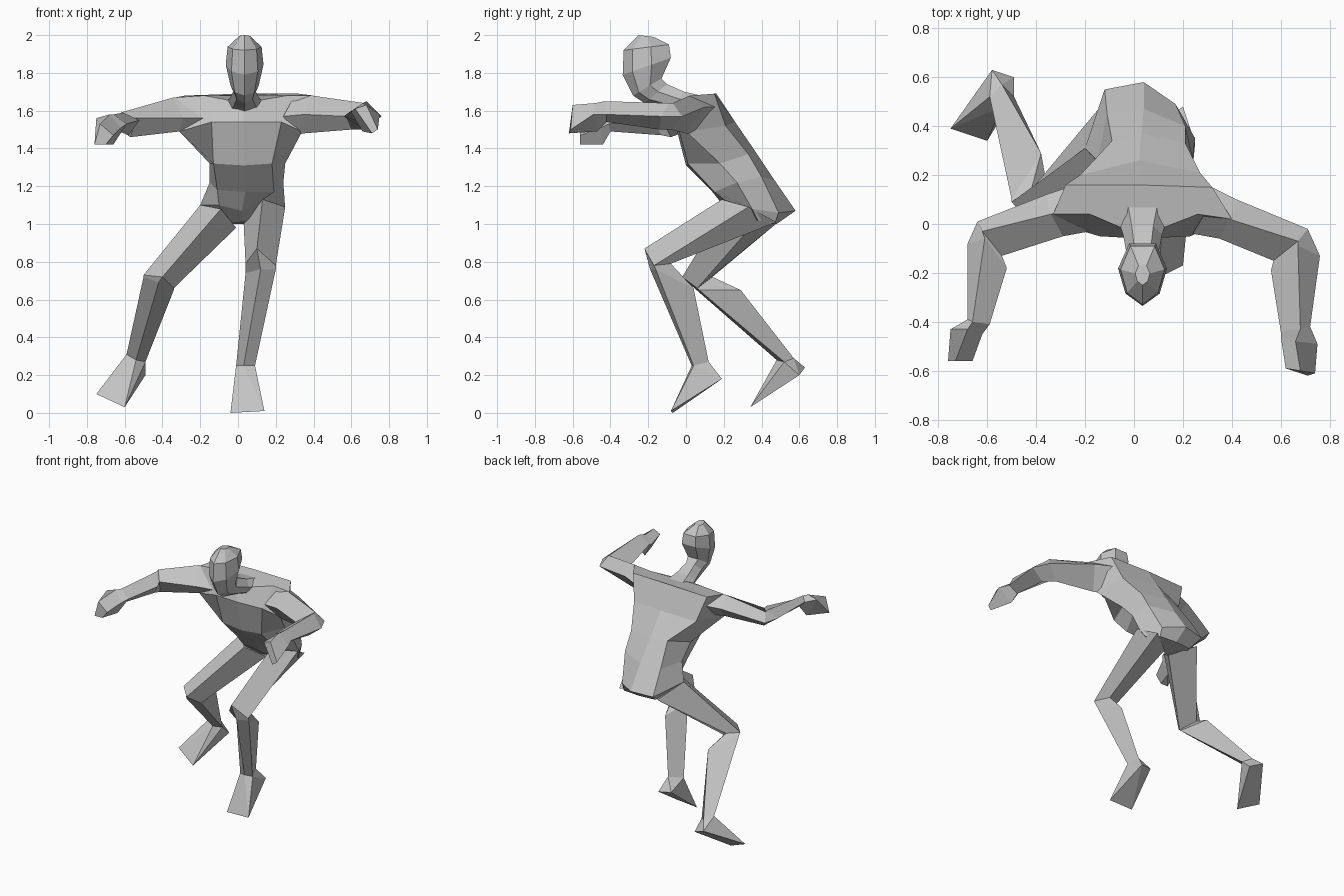
import bpy
import bmesh
from mathutils import Vector

SCALE = 0.01  # all part coordinates are given in hundredths of a unit

default_cube = bpy.data.objects.get("Cube")
if default_cube:
    bpy.data.objects.remove(default_cube, do_unlink=True)

# One plain grey for the whole figure
grey = bpy.data.materials.new("plain grey")
grey.use_nodes = True
grey_colour = (0.55, 0.55, 0.55, 1)
grey.diffuse_color = grey_colour
grey.node_tree.nodes["Principled BSDF"].inputs["Base Color"].default_value = grey_colour


def finish(name, bm):
    """Turn a bmesh into a flat shaded object with outward normals."""
    bmesh.ops.recalc_face_normals(bm, faces=bm.faces[:])
    mesh = bpy.data.meshes.new(name)
    bm.to_mesh(mesh)
    bm.free()
    mesh.materials.append(grey)
    part = bpy.data.objects.new(name, mesh)
    bpy.context.scene.collection.objects.link(part)
    return part


def loft(name, sections):
    """Skin matching cross-sections one after another and cap both ends."""
    bm = bmesh.new()
    rings = [[bm.verts.new(Vector(p) * SCALE) for p in section] for section in sections]
    for lower, upper in zip(rings, rings[1:]):
        count = len(lower)
        for i in range(count):
            j = (i + 1) % count
            bm.faces.new((lower[i], lower[j], upper[j], upper[i]))
    bm.faces.new(rings[0])
    bm.faces.new(rings[-1])
    return finish(name, bm)


def wedge(name, points):
    """Wrap a few corner points in a convex faceted block."""
    bm = bmesh.new()
    for p in points:
        bm.verts.new(Vector(p) * SCALE)
    result = bmesh.ops.convex_hull(bm, input=bm.verts[:])
    loose = [v for v in result["geom_interior"] if isinstance(v, bmesh.types.BMVert)]
    bmesh.ops.delete(bm, geom=loose, context="VERTS")
    return finish(name, bm)


def head_section(front_y, front_z, back_y, back_z, half_width):
    """Seven-sided symmetric slice, leaning from its front to its back."""
    centre_x = 3.5
    front = Vector((centre_x, front_y, front_z))
    back = Vector((centre_x, back_y, back_z))
    outline = [(0, 0), (0.7, 0.2), (1, 0.6), (0.55, 1)]
    outline += [(-w, t) for w, t in reversed(outline[1:])]
    return [front.lerp(back, t) + Vector((w * half_width, 0, 0)) for w, t in outline]


# Torso: slices run front right, front, front left, left, back left, back, back right, right
shoulders = [(-18, 4, 168), (3, -5, 164), (26, 4, 168), (40, 2, 168),
             (32, 15, 169), (1, 16, 169), (-28, 16, 168), (-33, 4, 167)]
chest = [(-14, -5, 154), (3, -6, 154), (23, -5, 154), (34, 0, 149),
         (27, 21, 152), (2, 26, 154), (-22, 20, 150), (-31, 0, 149)]
ribs = [(-13, 1, 132), (3, 0, 131), (18, 1, 132), (25, 18, 132),
        (21, 33, 137), (3, 37, 138), (-9, 34, 138), (-15, 16, 132)]
waist = [(-11, 14, 118), (4, 14, 117), (19, 15, 117), (24, 27, 122),
         (21, 40, 125), (4, 47, 123), (-11, 45, 122), (-15, 26, 122)]
hips = [(-10, 20, 110), (2, 22, 107), (13, 20, 113), (25, 35, 108),
        (17, 49, 106), (4, 58, 107), (-12, 55, 106), (-20, 31, 110)]
seat = [(-7, 30, 100), (2, 32, 101), (10, 32, 101), (22, 38, 102),
        (17, 47, 100), (4, 48, 100), (-8, 47, 100), (-12, 36, 100)]
loft("torso", [shoulders, chest, ribs, waist, hips, seat])

# Head and neck: crown, brow, cheeks, jaw, throat, neck base
loft("head_and_neck", [
    head_section(-25, 200, -17, 199, 3),
    head_section(-33, 192, -9, 195, 9),
    head_section(-33.5, 179, -8, 188, 10),
    head_section(-28, 168, -13, 177, 7.5),
    head_section(-22, 164, -10, 174, 6),
    head_section(-9, 161, -1, 170, 8),
    head_section(0, 158, 8, 168, 11),
])

# Arms: each slice runs top, inner, bottom, outer
left_wrist = [(68, -43, 165), (60, -44, 160), (65, -42, 154), (72, -42, 158)]
loft("left_arm", [
    [(30, 6, 168), (24, -4, 157), (30, 4, 147), (30, 16, 162)],
    [(39, 2, 168), (35, -6, 158), (35, 0, 148), (42, 10, 162)],
    [(67, -7, 164), (57, -15, 157), (60, -8, 150), (71, -2, 157)],
    [(67, -9, 164), (56, -19, 157), (67, -14, 150), (76, -13, 157)],
    left_wrist,
])
loft("left_hand", [
    left_wrist,
    [(66, -48, 164), (60, -46, 159), (66, -47, 149), (75, -49, 158)],
    [(68, -60, 163), (62, -59, 161), (71, -62, 148), (74, -61, 150)],
])

right_wrist = [(-66, -40, 158), (-59, -41, 153), (-63, -40, 149), (-68, -39, 154)]
loft("right_arm", [
    [(-26, 6, 167), (-18, -3, 156), (-24, 4, 147), (-24, 16, 161)],
    [(-34, 4, 167), (-29, -5, 156), (-31, 0, 149), (-36, 12, 160)],
    [(-62, -3, 159), (-54, -13, 156), (-57, -8, 146), (-64, 1, 153)],
    [(-61, -6, 159), (-52, -18, 155), (-58, -13, 147), (-68, -8, 154)],
    right_wrist,
])
loft("right_hand", [
    right_wrist,
    [(-68, -43, 158), (-62, -45, 151), (-66, -44, 142), (-75, -43, 156)],
    [(-73, -56, 153), (-66, -56, 147), (-70, -56, 142), (-76, -56, 142)],
])

# Legs: each slice runs front, outer, back, inner
left_ankle = [(3, 3, 25), (9, 4, 25), (6, 12, 27), (-1, 4, 25)]
loft("left_leg", [
    [(13, 19, 113), (25, 33, 109), (20, 48, 101), (3, 35, 100)],
    [(10, -22, 87), (20, -17, 78), (14, -8, 79), (4, -16, 79)],
    [(12, -19, 76), (20, -16, 76), (14, 4, 66), (4, -8, 74)],
    left_ankle,
])
right_ankle = [(-54, 48, 28), (-59, 52, 31), (-54, 57, 29), (-49, 52, 27)]
loft("right_leg", [
    [(-9, 20, 108), (-20, 31, 110), (-12, 50, 102), (-1, 34, 98)],
    [(-40, -2, 72), (-50, 9, 73), (-42, 14, 72), (-34, 6, 66)],
    [(-42, 1, 69), (-50, 10, 72), (-38, 29, 65), (-34, 7, 65)],
    right_ankle,
])

# Feet: ankle slice, then heel corners, then the thin toe edge
wedge("left_foot", left_ankle + [(0, 17, 19), (9, 19, 18), (-4, -7, 0), (14, -8, 1)])
wedge("right_foot", right_ankle + [(-58, 63, 24), (-49, 60, 20), (-75, 39, 10), (-60, 34, 3)])
